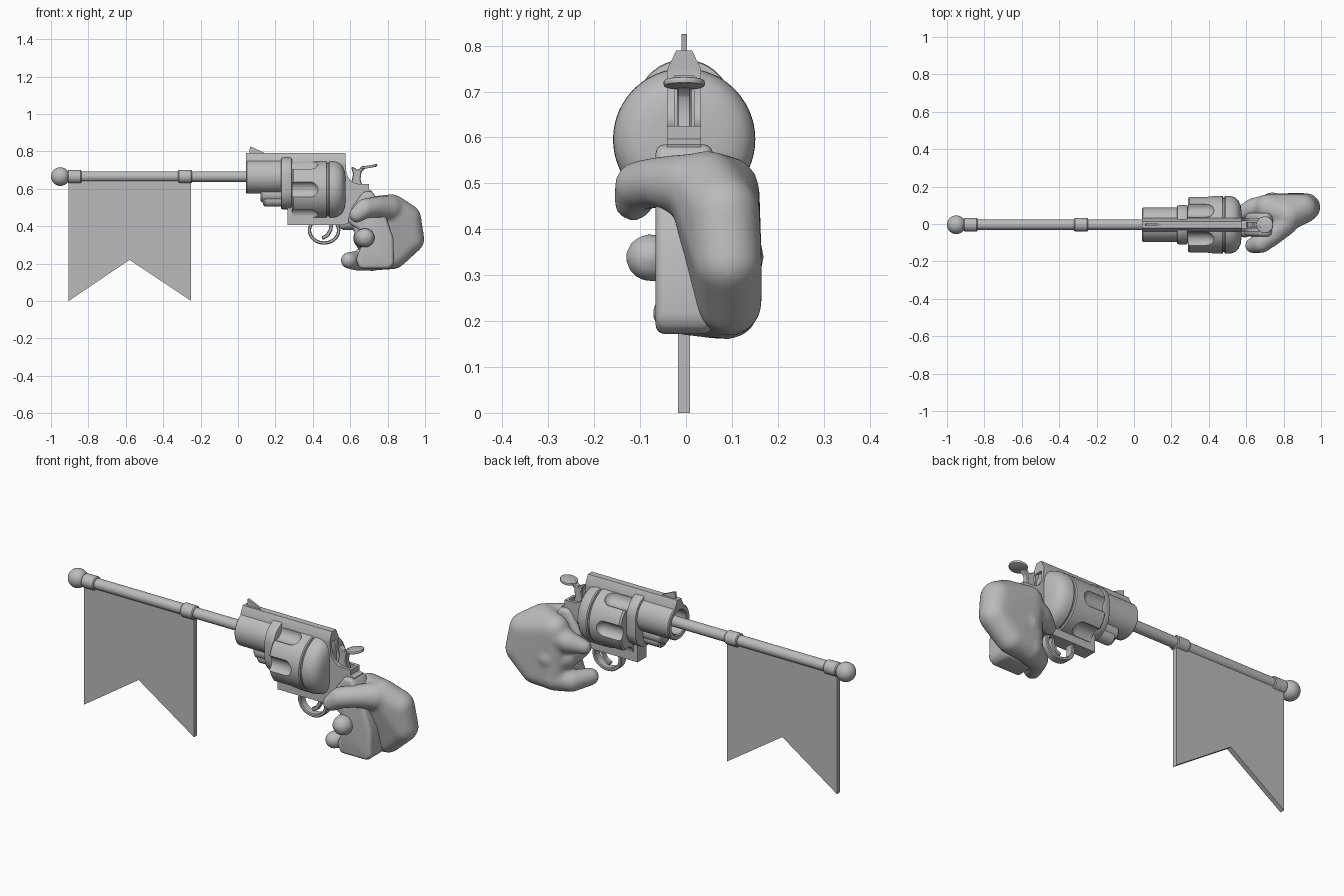
import bpy, bmesh, math
from mathutils import Vector, Matrix

cube = bpy.data.objects.get("Cube")
if cube:
    bpy.data.objects.remove(cube, do_unlink=True)

YC = -0.004      # gun mid-plane
BORE = 0.665     # height of the bore axis
DRUM = 0.596     # height of the drum axis

grey = bpy.data.materials.new("plain grey")
grey.use_nodes = True
grey.diffuse_color = (0.5, 0.5, 0.5, 1)
grey.node_tree.nodes["Principled BSDF"].inputs["Base Color"].default_value = (0.5, 0.5, 0.5, 1)
parts, cutters = [], []


def finish(name, bm, bevel=0, segments=2):
    bmesh.ops.recalc_face_normals(bm, faces=bm.faces[:])
    mesh = bpy.data.meshes.new(name)
    bm.to_mesh(mesh)
    bm.free()
    mesh.materials.append(grey)
    ob = bpy.data.objects.new(name, mesh)
    bpy.context.collection.objects.link(ob)
    if bevel:
        mod = ob.modifiers.new("bevel", "BEVEL")
        mod.width, mod.segments, mod.limit_method = bevel, segments, "ANGLE"
    parts.append(ob)
    return ob


def lathe(name, profile, z, sides=40):
    """Spin (x, radius) points around a lengthwise axis at height z."""
    bm = bmesh.new()
    vs = [bm.verts.new((x, YC, z + r)) for x, r in profile]
    edges = [bm.edges.new(pair) for pair in zip(vs, vs[1:])]
    bmesh.ops.spin(bm, geom=vs + edges, cent=(0, YC, z), axis=(1, 0, 0),
                   angle=math.tau, steps=sides, use_duplicate=False)
    bmesh.ops.remove_doubles(bm, verts=bm.verts[:], dist=0.0001)
    return finish(name, bm)


def prism(name, points, offset, bevel=0, segments=2):
    """Extrude a flat outline of 3D points by an offset."""
    bm = bmesh.new()
    face = bm.faces.new([bm.verts.new(p) for p in points])
    out = bmesh.ops.extrude_face_region(bm, geom=[face])["geom"]
    bmesh.ops.translate(bm, vec=offset, verts=[v for v in out if isinstance(v, bmesh.types.BMVert)])
    return finish(name, bm, bevel, segments)


def plate(name, outline, half, bevel=0, segments=2):
    """Extrude an (x, z) outline across the gun."""
    return prism(name, [(x, YC - half, z) for x, z in outline], (0, 2 * half, 0), bevel, segments)


def ball_points(center, radius, rows=12, columns=20):
    """Points spread over a ball, with single points at the poles."""
    points = [Vector((0, 0, 1)), Vector((0, 0, -1))]
    for i in range(1, rows):
        a = math.pi * i / rows
        for j in range(columns):
            b = math.tau * j / columns
            points.append(Vector((math.sin(a) * math.cos(b), math.sin(a) * math.sin(b), math.cos(a))))
    return [Vector(center) + radius * p for p in points]


def blob_hull(bm, balls):
    """Add the convex hull of balls (x, y, z, r) to a mesh."""
    part = bmesh.new()
    for x, y, z, r in balls:
        for p in ball_points((x, y, z), r):
            part.verts.new(p)
    bmesh.ops.convex_hull(part, input=part.verts[:])
    loose = [v for v in part.verts if not v.link_faces]
    bmesh.ops.delete(part, geom=loose, context="VERTS")
    bmesh.ops.recalc_face_normals(part, faces=part.faces[:])
    mesh = bpy.data.meshes.new("hull")
    part.to_mesh(mesh)
    part.free()
    bm.from_mesh(mesh)
    bpy.data.meshes.remove(mesh)


def cut(target, cutter):
    cutter.hide_render = True
    parts.remove(cutter)
    cutters.append(cutter)
    mod = target.modifiers.new("cut", "BOOLEAN")
    mod.object, mod.operation, mod.solver = cutter, "DIFFERENCE", "EXACT"


def strip(name, points, thick, half):
    """Bend a flat strip along (x, z) points."""
    pts = [Vector(p) for p in points]
    left, right = [], []
    for i, p in enumerate(pts):
        d = (pts[min(i + 1, len(pts) - 1)] - pts[max(i - 1, 0)]).normalized()
        n = Vector((-d.y, d.x)) * thick
        left.append(p + n)
        right.append(p - n)
    return plate(name, left + right[::-1], half, 0.004, 1)


# Flag pole with ball tip, two rings and swallow-tailed flag
lathe("pole", [(-0.95, 0), (-0.95, 0.028), (0.2, 0.028), (0.2, 0)], BORE, 24)
arc = [math.pi * i / 14 for i in range(15)]
lathe("pole_ball", [(-0.95 - 0.05 * math.cos(a), 0.05 * math.sin(a)) for a in arc], BORE, 28)
for name, x in (("outer_ring", -0.873), ("inner_ring", -0.283)):
    lathe(name, [(x - 0.037, 0), (x - 0.037, 0.032), (x - 0.032, 0.036),
                 (x + 0.032, 0.036), (x + 0.037, 0.032), (x + 0.037, 0)], BORE, 24)
plate("flag", [(-0.905, 0), (-0.58, 0.22), (-0.25, 0), (-0.25, 0.66), (-0.905, 0.66)], 0.013)

# Hollow barrel, sight and ejector housing
lathe("barrel", [(0.25, 0), (0.25, 0.091), (0.048, 0.091), (0.043, 0.086), (0.043, 0.068),
                 (0.048, 0.063), (0.2, 0.063), (0.2, 0)], BORE, 48)
lathe("ejector_housing", [(0.12, 0), (0.12, 0.035), (0.128, 0.043), (0.25, 0.043), (0.25, 0)], 0.57)
lathe("ejector_tip", [(0.135, 0), (0.135, 0.028), (0.145, 0.036), (0.25, 0.036), (0.25, 0)], 0.54)
plate("front_sight", [(0.06, 0.78), (0.064, 0.825), (0.08, 0.82), (0.145, 0.79), (0.145, 0.78)], 0.006)

# Collar joining barrel and frame
ring = []
for i in range(40):
    a = math.tau * (i + 0.5) / 40
    z = (0.665 if math.sin(a) >= 0 else 0.595) + 0.105 * math.sin(a)
    ring.append((0.23, YC + 0.105 * math.cos(a), z))
prism("collar", ring, (0.058, 0, 0), 0.008)

# Tapered top strap
section = [(-0.037, 0.735), (0.037, 0.735), (0.037, 0.748), (0.017, 0.79), (-0.017, 0.79), (-0.037, 0.748)]
prism("top_strap", [(0.043, YC + y, z) for y, z in section], (0.532, 0, 0))

# Frame with a hammer slot
frame = plate("frame", [(0.265, 0.405), (0.56, 0.405), (0.6, 0.42), (0.71, 0.54), (0.72, 0.585),
                        (0.7, 0.597), (0.7, 0.625), (0.63, 0.627), (0.6, 0.645), (0.58, 0.68),
                        (0.575, 0.745), (0.265, 0.745)], 0.037)
cut(frame, plate("slot_cutter", [(0.56, 0.6), (0.685, 0.6), (0.685, 0.735), (0.56, 0.735)], 0.021))

# Fluted drum and rounded recoil shield
drum = lathe("drum", [(0.29, 0), (0.29, 0.147), (0.298, 0.155), (0.472, 0.155), (0.477, 0.15), (0.477, 0)],
             DRUM, 60)
for k in range(6):
    a = math.radians(30 + 60 * k)
    bm = bmesh.new()
    y, z = YC + 0.168 * math.sin(a), DRUM + 0.168 * math.cos(a)
    blob_hull(bm, [(0.2, y, z, 0.045), (0.385, y, z, 0.045)])
    cut(drum, finish("flute_cutter", bm))
lathe("drum_core", [(0.46, 0), (0.46, 0.145), (0.5, 0.145), (0.5, 0)], DRUM)
lathe("recoil_shield", [(0.485, 0), (0.485, 0.15), (0.49, 0.155), (0.515, 0.154), (0.54, 0.146),
                        (0.558, 0.13), (0.57, 0.105), (0.575, 0.07), (0.575, 0)], DRUM, 48)

# Hammer with a flared thumb spur
plate("hammer", [(0.6, 0.6), (0.67, 0.6), (0.655, 0.65), (0.66, 0.69), (0.69, 0.715), (0.67, 0.725),
                 (0.64, 0.7), (0.62, 0.715), (0.605, 0.715), (0.615, 0.68)], 0.016, 0.004, 1)
bm = bmesh.new()
bmesh.ops.create_cone(bm, cap_ends=True, segments=24, radius1=0.045, radius2=0.045, depth=0.014)
bmesh.ops.transform(bm, verts=bm.verts[:], matrix=Matrix.Translation((0.7, YC, 0.718))
                    @ Matrix.Rotation(math.radians(-10), 4, "Y"))
finish("hammer_spur", bm, 0.004)

# Trigger guard and trigger
loop = [math.radians(150 + 240 * i / 24) for i in range(25)]
strip("trigger_guard", [(0.46 + 0.078 * math.cos(a), 0.378 + 0.068 * math.sin(a)) for a in loop], 0.009, 0.022)
strip("trigger", [(0.5, 0.42), (0.495, 0.38), (0.478, 0.35), (0.45, 0.335)], 0.01, 0.012)

# Grip
plate("grip", [(0.585, 0.42), (0.61, 0.5), (0.67, 0.585), (0.72, 0.585), (0.78, 0.48), (0.83, 0.34),
               (0.835, 0.2), (0.81, 0.172), (0.65, 0.172), (0.63, 0.22), (0.66, 0.3), (0.65, 0.38)],
      0.062, 0.025, 4)

# Hand: palm, thumb and three fingers blended into one skin
bm = bmesh.new()
blob_hull(bm, [(0.72, 0.085, 0.485, 0.075), (0.82, 0.045, 0.488, 0.083), (0.9, 0.08, 0.44, 0.08),
               (0.922, 0.09, 0.33, 0.075), (0.83, 0.095, 0.24, 0.07), (0.72, 0.09, 0.23, 0.068)])
digits = {
    "thumb": [(0.81, 0.01, 0.495, 0.07), (0.74, -0.06, 0.502, 0.056),
              (0.68, -0.102, 0.495, 0.054), (0.635, -0.115, 0.46, 0.042)],
    "index": [(0.72, 0.09, 0.46, 0.07), (0.64, 0.085, 0.435, 0.055), (0.565, 0.055, 0.415, 0.036)],
    "middle": [(0.74, 0.09, 0.34, 0.08), (0.675, 0.06, 0.335, 0.06),
               (0.668, -0.02, 0.335, 0.05), (0.68, -0.08, 0.338, 0.052)],
    "little": [(0.72, 0.09, 0.23, 0.07), (0.64, 0.06, 0.215, 0.054), (0.592, -0.03, 0.217, 0.044)],
}
for joints in digits.values():
    for pair in zip(joints, joints[1:]):
        blob_hull(bm, pair)
hand = finish("hand", bm)
remesh = hand.modifiers.new("blend", "REMESH")
remesh.mode, remesh.voxel_size = "VOXEL", 0.01
smooth = hand.modifiers.new("soften", "SMOOTH")
smooth.factor, smooth.iterations = 0.5, 8

# Bake the modifiers, drop the cutters and smooth the shading
bpy.ops.object.select_all(action="DESELECT")
for ob in parts:
    ob.select_set(True)
bpy.context.view_layer.objects.active = parts[0]
bpy.ops.object.convert(target="MESH")
for ob in cutters:
    bpy.data.objects.remove(ob, do_unlink=True)
bpy.ops.object.shade_smooth_by_angle(angle=math.radians(35))
